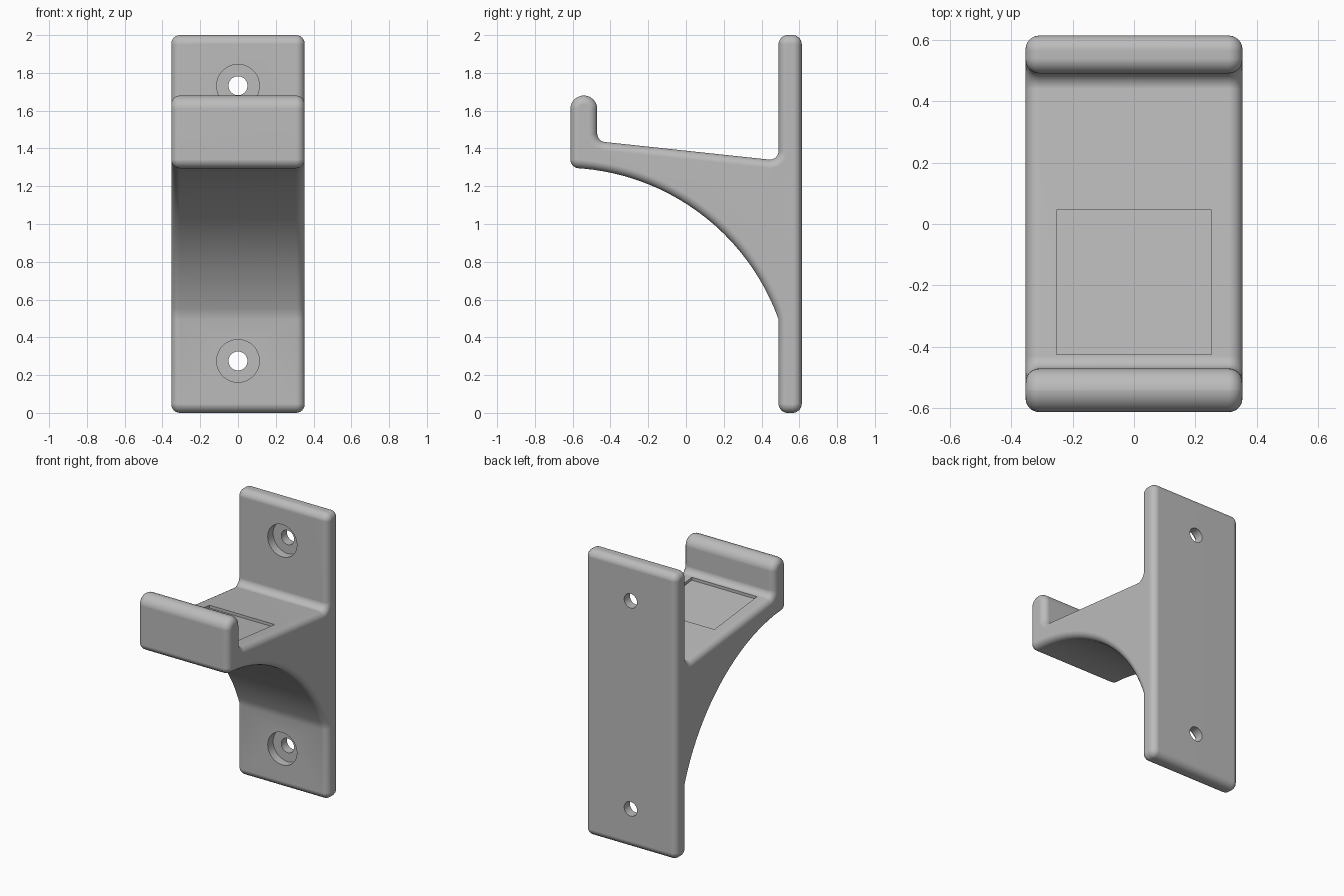
import bpy, bmesh, math
from mathutils import Vector

if "Cube" in bpy.data.objects:
    bpy.data.objects.remove(bpy.data.objects["Cube"], do_unlink=True)

HALF_WIDTH = 0.353
ROUND = 0.045
PLATE_FRONT, PLATE_BACK = 0.49, 0.613
LIP_FRONT, LIP_BACK = -0.612, -0.47
SLOPE = -0.107


def shelf_z(y):
    return 1.388 + SLOPE * y


def fillet(corners, steps=6):
    """Round each (y, z, radius) corner of a closed outline."""
    points = []
    pts = [Vector((0, y, z)) for y, z, r in corners]
    for i, p in enumerate(pts):
        r = corners[i][2]
        if r == 0:
            points.append(p)
            continue
        a = (pts[i - 1] - p).normalized()
        b = (pts[(i + 1) % len(pts)] - p).normalized()
        half = math.acos(max(-1, min(1, a.dot(b)))) / 2
        centre = p + (a + b).normalized() * (r / math.sin(half))
        reach = r / math.tan(half)
        start, end = p + a * reach - centre, p + b * reach - centre
        for k in range(steps + 1):
            points.append(centre + start.lerp(end, k / steps).normalized() * r)
    return points


def inward_miters(points):
    """Offset direction of each point of a counter-clockwise outline."""
    normals = []
    for i, p in enumerate(points):
        d = (points[(i + 1) % len(points)] - p).normalized()
        normals.append(Vector((0, -d.z, d.y)))
    return [(normals[i - 1] + n) / (1 + normals[i - 1].dot(n))
            for i, n in enumerate(normals)]


def loop(bm, points):
    """Closed loop of vertices joined by edges."""
    verts = [bm.verts.new(p) for p in points]
    for i in range(len(verts)):
        bm.edges.new((verts[i - 1], verts[i]))
    return verts


def skin(bm, a, b):
    """Quads between two matching loops."""
    for j in range(len(a)):
        bm.faces.new((a[j - 1], a[j], b[j], b[j - 1]))


def largest(bm, test):
    bm.normal_update()
    return max((f for f in bm.faces if test(f)), key=lambda f: f.calc_area())


def pierce(bm, face, loops):
    """Replace a flat face by one with openings."""
    normal = face.normal.copy()
    edges = list(face.edges)
    bmesh.ops.delete(bm, geom=[face], context="FACES_ONLY")
    for verts in loops:
        edges += [bm.edges.get((verts[i - 1], verts[i])) for i in range(len(verts))]
    bmesh.ops.triangle_fill(bm, use_beauty=True, edges=edges, normal=normal)


# Side outline: wall plate, sloping shelf, upturned lip, curved brace
R, CY, CZ, STEPS = 1.2135, -0.652, 0.0846, 24
first = math.acos((LIP_FRONT - CY) / R)
last = math.acos((PLATE_FRONT - CY) / R)
arc = []
for k in range(STEPS + 1):
    t = first + (last - first) * k / STEPS
    arc.append((CY + R * math.cos(t), CZ + R * math.sin(t), 0.046 if k == 0 else 0))

outline = fillet([
    (PLATE_BACK, 0, 0.048), (PLATE_BACK, 2, 0.048), (PLATE_FRONT, 2, 0.048),
    (PLATE_FRONT, shelf_z(PLATE_FRONT), 0.045),
    (LIP_BACK, shelf_z(LIP_BACK), 0.045),
    (LIP_BACK, 1.68, 0.07), (LIP_FRONT, 1.68, 0.07),
] + arc + [(PLATE_FRONT, 0, 0.048)])
miters = inward_miters(outline)

# Sections across the width, drawn in at both sides for rounded rims
sections = []
for k in range(7):
    t = math.pi / 2 * k / 6
    sections.append((ROUND * (1 - math.cos(t)) - HALF_WIDTH, ROUND * (1 - math.sin(t))))
sections += [(-x, inset) for x, inset in reversed(sections)]

bm = bmesh.new()
rings = [loop(bm, [p + m * inset + Vector((x, 0, 0)) for p, m in zip(outline, miters)])
         for x, inset in sections]
for a, b in zip(rings, rings[1:]):
    skin(bm, a, b)
bm.faces.new(rings[0][::-1])
bm.faces.new(rings[-1])

# Screw holes with counterbores
SEAT = 0.55
holes = []
for z in (0.275, 1.732):
    angles = [math.tau * k / 48 for k in range(48)]
    chain = [loop(bm, [(r * math.cos(t), y, z + r * math.sin(t)) for t in angles])
             for r, y in ((0.113, PLATE_FRONT), (0.113, SEAT),
                          (0.05, SEAT), (0.05, PLATE_BACK))]
    front = largest(bm, lambda f: f.normal.y < -0.99 and f.verts[0].co.y > 0.4
                    and abs(f.calc_center_median().z - z) < 0.2)
    pierce(bm, front, chain[:1])
    holes.append(chain)
pierce(bm, largest(bm, lambda f: f.normal.y > 0.99), [c[-1] for c in holes])
for chain in holes:
    for a, b in zip(chain, chain[1:]):
        skin(bm, a, b)

# Shallow rectangular pocket in the shelf
corners = [(-0.2525, -0.425), (0.2525, -0.425), (0.2525, 0.045), (-0.2525, 0.045)]
rim, floor = [loop(bm, [(x, y, shelf_z(y) - d) for x, y in corners]) for d in (0, 0.02)]
pierce(bm, largest(bm, lambda f: f.normal.z > 0.95), [rim])
skin(bm, rim, floor)
bm.faces.new(floor)

bmesh.ops.recalc_face_normals(bm, faces=bm.faces)
mesh = bpy.data.meshes.new("wall_bracket")
bm.to_mesh(mesh)
bm.free()
bracket = bpy.data.objects.new("wall_bracket", mesh)
bpy.context.collection.objects.link(bracket)

# Grey plastic
grey = bpy.data.materials.new("grey_plastic")
grey.use_nodes = True
colour = (0.5, 0.5, 0.5, 1)
grey.diffuse_color = colour
grey.node_tree.nodes["Principled BSDF"].inputs["Base Color"].default_value = colour
mesh.materials.append(grey)

# Smooth rounds, crisp cut edges
bpy.ops.object.select_all(action="DESELECT")
bracket.select_set(True)
bpy.context.view_layer.objects.active = bracket
bpy.ops.object.shade_smooth_by_angle(angle=math.radians(35))
weighted = bracket.modifiers.new("weighted_normals", "WEIGHTED_NORMAL")
weighted.keep_sharp = True
